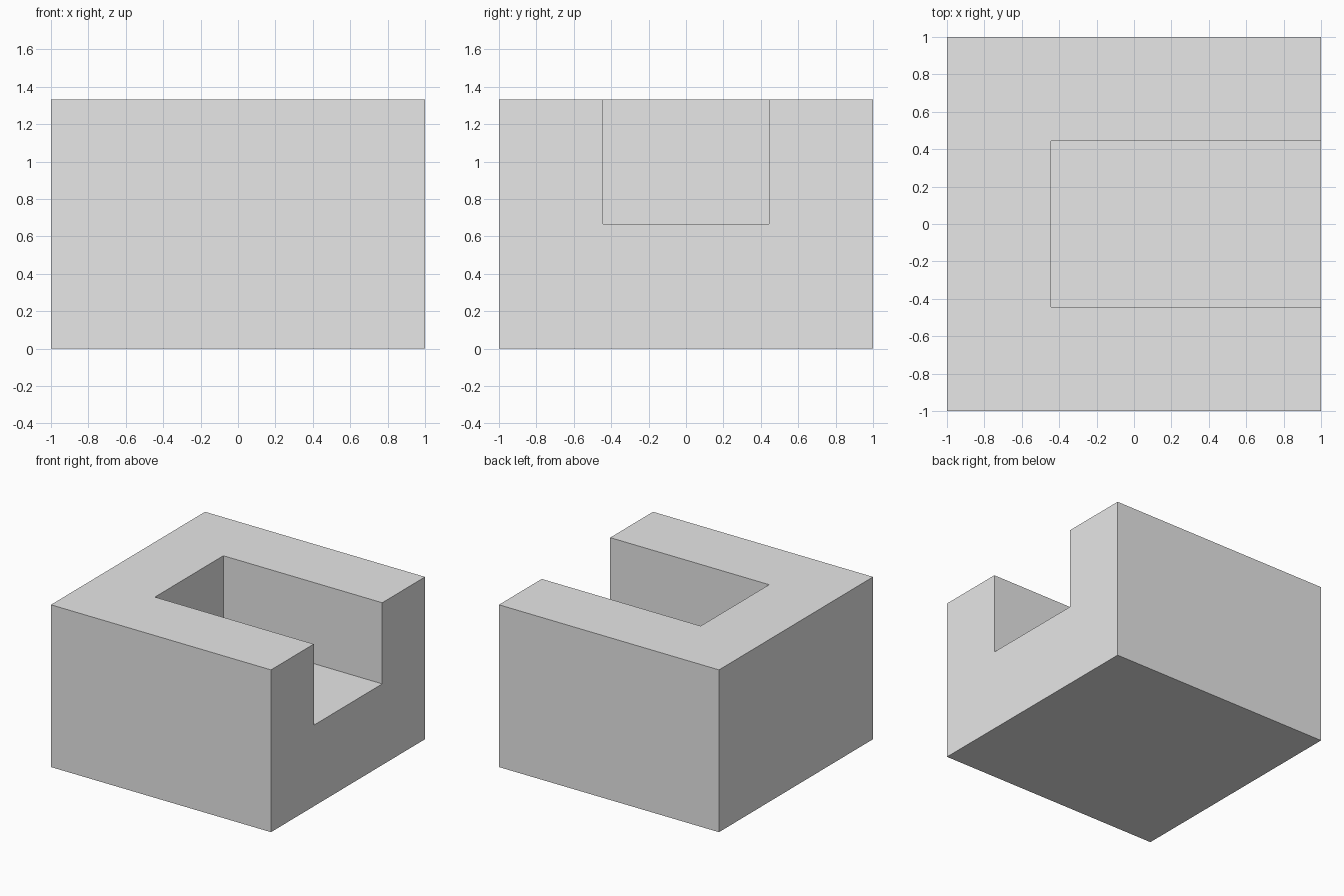
import bpy

if "Cube" in bpy.data.objects:
    bpy.data.objects.remove(bpy.data.objects["Cube"], do_unlink=True)

# Material
grey = bpy.data.materials.new("light_grey")
grey.use_nodes = True
colour = (0.8, 0.8, 0.8, 1.0)
grey.diffuse_color = colour
grey.node_tree.nodes["Principled BSDF"].inputs["Base Color"].default_value = colour

HEIGHT = 4 / 3
SLOT_HALF = 4 / 9
SLOT_FLOOR = HEIGHT / 2


def box(name, low, high):
    """Axis-aligned box between two corners."""
    centre = [(a + b) / 2 for a, b in zip(low, high)]
    bpy.ops.mesh.primitive_cube_add(size=1, location=centre)
    obj = bpy.context.object
    obj.name = obj.data.name = name
    obj.scale = [b - a for a, b in zip(low, high)]
    bpy.ops.object.transform_apply(location=True, rotation=False, scale=True)
    obj.data.materials.append(grey)
    return obj


# Cutter for the slot, open at the top and on the +x side
cutter = box("slot_cutter", (-SLOT_HALF, -SLOT_HALF, SLOT_FLOOR),
             (1.5, SLOT_HALF, HEIGHT + 0.5))
cutter.hide_render = True

# Solid block with the slot cut out
block = box("slotted_block", (-1, -1, 0), (1, 1, HEIGHT))
cut = block.modifiers.new("slot", 'BOOLEAN')
cut.operation = 'DIFFERENCE'
cut.solver = 'EXACT'
cut.object = cutter
bpy.context.view_layer.objects.active = block
bpy.ops.object.modifier_apply(modifier=cut.name)
bpy.data.objects.remove(cutter, do_unlink=True)
